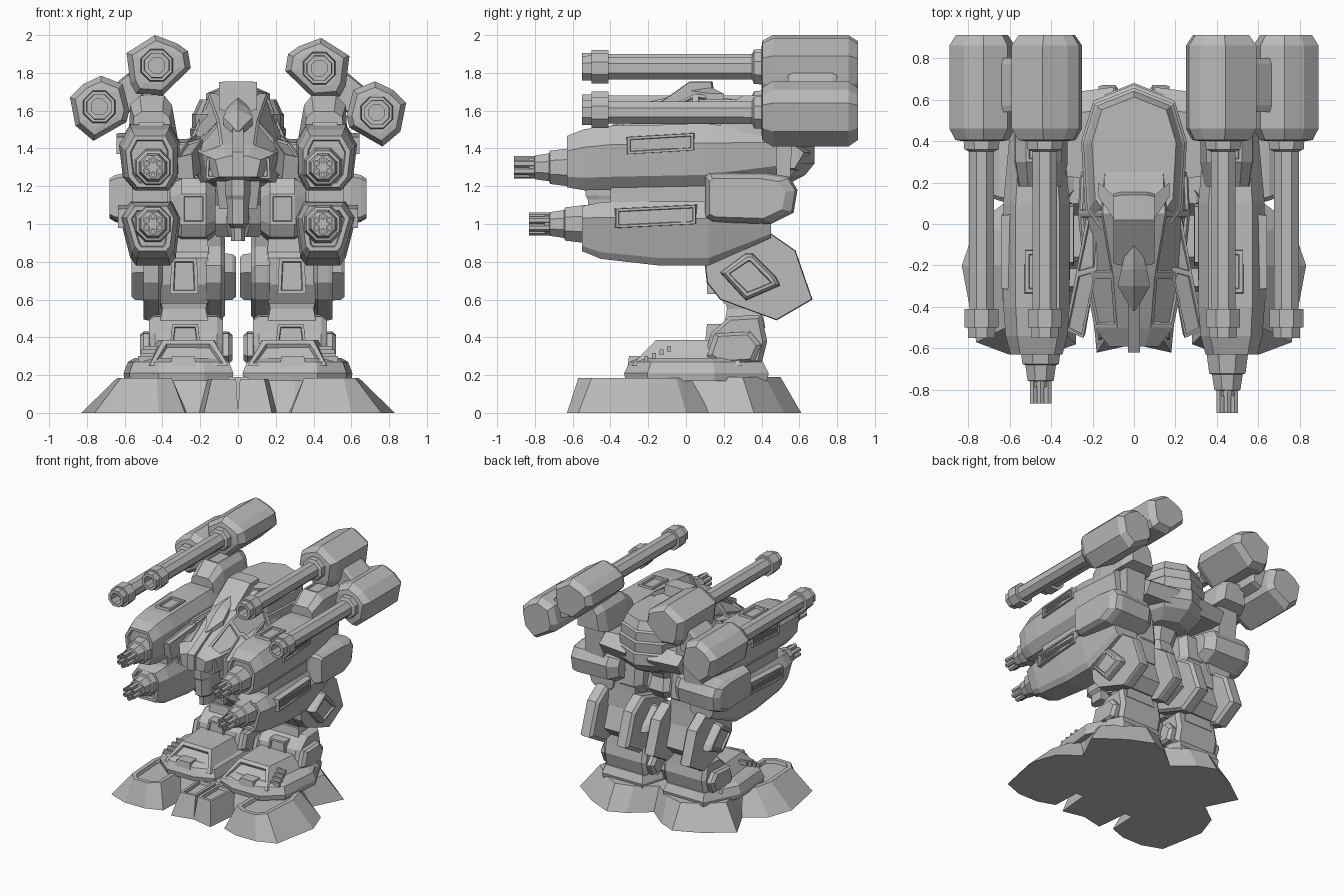
import bpy, bmesh, math
from mathutils import Vector

GREY = bpy.data.materials.new("armour grey")
GREY.diffuse_color = (0.5, 0.5, 0.5, 1)


def solid(name, rings, mirror=False):
    """Skin a list of equal-length point rings into a closed flat-faced solid."""
    bm = bmesh.new()
    vs = [[bm.verts.new(p) for p in r] for r in rings]
    n = len(rings[0])
    for a, b in zip(vs, vs[1:]):
        for i in range(n):
            bm.faces.new((a[i], a[(i + 1) % n], b[(i + 1) % n], b[i]))
    bm.faces.new(vs[0])
    bm.faces.new(vs[-1])
    bmesh.ops.recalc_face_normals(bm, faces=bm.faces)
    me = bpy.data.meshes.new(name)
    bm.to_mesh(me)
    bm.free()
    me.materials.append(GREY)
    ob = bpy.data.objects.new(name, me)
    bpy.context.collection.objects.link(ob)
    if mirror:
        ob.modifiers.new("mirror", 'MIRROR')
    return ob


def prism(name, axis, prof, stations, mirror=False):
    """Profile swept along an axis; station = (pos, scale) or (pos, su, sv, du, dv)."""
    cu = (min(p[0] for p in prof) + max(p[0] for p in prof)) / 2
    cv = (min(p[1] for p in prof) + max(p[1] for p in prof)) / 2
    put = {'X': lambda t, u, v: (t, u, v), 'Y': lambda t, u, v: (u, t, v),
           'Z': lambda t, u, v: (u, v, t)}[axis]
    rings = []
    for st in stations:
        if len(st) == 2:
            st = (st[0], st[1], st[1])
        t, su, sv, du, dv = tuple(st) + (0, 0)[len(st) - 3:]
        rings.append([put(t, cu + (u - cu) * su + du, cv + (v - cv) * sv + dv) for u, v in prof])
    return solid(name, rings, mirror)


def ngon(n, cx, cz, r=1.0):
    return [(cx + r * math.cos(2 * math.pi * (i + .5) / n),
             cz + r * math.sin(2 * math.pi * (i + .5) / n)) for i in range(n)]


def box(name, x0, x1, y0, y1, z0, z1, mirror=False, taper=1.0):
    return prism(name, 'Z', [(x0, y0), (x1, y0), (x1, y1), (x0, y1)], [(z0, 1), (z1, taper)], mirror)


def inset(ob, direction, width, depth, limit=0.9):
    """Sunken panel on every larger face looking in a direction."""
    bm = bmesh.new()
    bm.from_mesh(ob.data)
    d = Vector(direction).normalized()
    fs = [f for f in bm.faces if f.normal.dot(d) > limit and f.calc_area() > .003]
    bmesh.ops.inset_individual(bm, faces=fs, thickness=width, depth=0)
    bmesh.ops.inset_individual(bm, faces=fs, thickness=width * .25, depth=-depth)
    bm.to_mesh(ob.data)
    bm.free()
    return ob


def layers(name, base, top, z0, z1, mirror=True):
    return solid(name, [[(x, y, z0) for x, y in base], [(x, y, z1) for x, y in top]], mirror)


# ---- feet: sole, toes, stepped instep with slats
layers("foot_sole",
       [(0, -.35), (.3, -.35), (.6, -.25), (.59, .1), (.72, .36), (.5, .52), (.3, .61), (.16, .55), (0, .42)],
       [(0, -.27), (.3, -.27), (.5, -.22), (.54, .08), (.58, .3), (.44, .42), (.3, .5), (.15, .46), (0, .35)], 0, .19)
toe = layers("outer_toe", [(.28, -.58), (.42, -.63), (.6, -.63), (.76, -.57), (.83, -.2), (.76, .0), (.6, .12), (.27, -.3)],
             [(.35, -.51), (.43, -.57), (.56, -.57), (.62, -.5), (.64, -.2), (.6, -.05), (.52, .04), (.35, -.28)], 0, .185)
inset(toe, (0, 0, 1), .035, .025)
toe = layers("inner_toe", [(0, -.58), (.18, -.62), (.21, -.3), (0, -.3)],
             [(.01, -.54), (.14, -.56), (.16, -.28), (.01, -.28)], 0, .18)
inset(toe, (0, 0, 1), .03, .025)
cuff = [(.03, -.26), (.18, -.32), (.42, -.32), (.57, -.2), (.6, .15), (.46, .43), (.1, .43), (.03, .2)]
prism("foot_cuff", 'Z', cuff, [(.17, 1), (.21, 1.02), (.27, .94), (.29, .82)], True)
step = layers("instep", [(.05, -.29), (.47, -.29), (.54, .3), (.05, .3)],
              [(.13, -.16), (.4, -.16), (.43, .2), (.12, .2)], .25, .385)
inset(step, (0, -.7, .7), .035, .02, .8)
for i in range(4):
    solid("instep_slat", [[(x, -.22 + .04 * i + dy, .27 + .018 * i + dz)
                           for dy, dz in ((0, 0), (.02, 0), (.02, .03), (0, .03))]
                          for x in (.42, .53 - .01 * i)], True)
box("instep_front_block", .22, .36, -.31, -.2, .24, .3, True, .85)

# ---- ankles
ankle = [(.1, .3), (.13, .42), (.23, .51), (.4, .52), (.43, .38), (.4, .26), (.15, .24)]
prism("ankle", 'X', ankle, [(.08, .85), (.11, 1), (.44, 1), (.47, .85)], True)
cap = [(.11, .3), (.15, .42), (.34, .43), (.4, .36), (.36, .27), (.17, .26)]
for a, b in ((.03, .1), (.45, .52)):
    prism("ankle_cap", 'X', cap, [(a, .8), (a + .02, 1), (b - .02, 1), (b, .8)], True)
inset(box("ankle_front_plate", .2, .36, .1, .25, .36, .47, True, .85), (0, -1, 0), .02, .012)
prism("shin_neck", 'Z', [(.15, .2), (.42, .2), (.42, .42), (.15, .42)], [(.45, 1), (.55, .85), (.65, 1)], True)

# ---- legs: forked knee plates around a core, square side caps, thigh
knee = [(.1, .78), (.11, .69), (.18, .6), (.48, .49), (.67, .6), (.58, .86), (.45, .95), (.2, .88)]
for a, b in ((.07, .17), (.4, .5)):
    prism("knee_fork", 'X', knee, [(a, .9), (a + .02, 1), (b - .02, 1), (b, .98)], True)
core = [(.13, .82), (.14, .68), (.2, .58), (.42, .54), (.5, .62), (.42, .86), (.3, .98)]
prism("knee_core", 'X', core, [(.16, 1), (.41, 1)], True)
inset(box("knee_front_plate", .21, .36, .11, .25, .63, .82, True, .9), (0, -1, 0), .025, .015)
side = [(.2, .74), (.32, .61), (.48, .68), (.46, .72), (.35, .83), (.32, .83)]
inset(prism("knee_outer_cap", 'X', side, [(.48, 1.15), (.545, 1.1), (.565, .95)], True), (1, 0, 0), .02, .015)
inset(prism("knee_inner_cap", 'X', side, [(.01, .95), (.03, 1.1), (.1, 1.15)], True), (-1, 0, 0), .02, .015)
prism("thigh", 'Z', [(.15, .16), (.4, .16), (.42, .45), (.15, .45)], [(.8, 1), (.95, .9), (1.12, .85)], True)
hip = [(.04, 1.0), (.08, .93), (.36, .9), (.44, 1.0), (.42, 1.2), (.34, 1.25), (.1, 1.24), (.04, 1.16)]
inset(prism("hip", 'X', hip, [(.12, .75), (.17, 1), (.3, 1), (.36, .8)], True), (0, -1, 0), .02, .015)
prism("waist", 'Z', ngon(8, 0, .24, .17), [(.93, .7), (1.0, 1), (1.1, .8), (1.26, 1.2)])

# ---- torso: banded rear hull, sloping nose, crest, canopy and keel
half = [(.2, .6), (.26, .4), (.24, .05), (.12, -.12)]
outline = [(0, .68)] + half + [(-x, y) for x, y in reversed(half)]
prism("rear_hull", 'Z', outline, [(1.2, .6), (1.26, .88), (1.32, 1), (1.41, 1), (1.42, .96), (1.5, .98),
                                  (1.51, .94), (1.58, .94), (1.59, .9), (1.66, .78, .78, 0, .02)])


def nose_ring(y, top, topx, mid, midx, low, lowx):
    h = [(topx, top), (midx, mid), (lowx, low)]
    return [(x, y, z) for x, z in h] + [(-x, y, z) for x, z in reversed(h)]


nose = solid("nose_hull", [nose_ring(.25, 1.66, .14, 1.42, .26, 1.24, .19),
                           nose_ring(.05, 1.69, .15, 1.42, .27, 1.22, .2),
                           nose_ring(-.25, 1.55, .1, 1.4, .24, 1.22, .18),
                           nose_ring(-.5, 1.42, .08, 1.37, .19, 1.23, .16),
                           nose_ring(-.59, 1.36, .05, 1.34, .12, 1.25, .1)])
inset(nose, (.8, 0, .6), .025, .012, .8)
inset(nose, (-.8, 0, .6), .025, .012, .8)
# raised crest: centre block with a swept collar
prism("crest", 'X', [(-.2, 1.6), (.02, 1.755), (.14, 1.755), (.16, 1.64)], [(-.1, .95), (-.06, 1), (.06, 1), (.1, .95)])
solid("crest_collar", [[(.08, -.02, 1.63), (.08, .12, 1.63), (.08, .12, 1.73), (.08, .0, 1.71)],
                       [(.17, .13, 1.6), (.17, .2, 1.6), (.17, .2, 1.69), (.17, .13, 1.69)]], True)
prism("canopy", 'Y', ngon(6, 0, 1.55, .09), [(-.42, .1, .1, 0, -.06), (-.3, 1, .8, 0, -.02),
                                             (-.22, .8, .8, 0, .02), (-.02, .15, .2, 0, .12)])
prism("nose_spine", 'X', [(-.62, 1.25), (-.62, 1.38), (-.4, 1.5), (-.2, 1.62), (-.2, 1.25)],
      [(-.03, 1), (.03, 1)])
prism("keel", 'Z', [(-.03, -.52), (.03, -.52), (.06, -.46), (.06, -.3), (-.06, -.3), (-.06, -.46)],
      [(.91, .6), (.98, .65), (1.0, .95), (1.13, 1), (1.15, 1.1), (1.26, 1.1)])
box("keel_bracket", -.1, .1, -.32, .15, 1.08, 1.26, taper=1.2)
inset(box("chin_plate", .07, .17, -.56, -.3, 1.24, 1.35, True, .9), (0, -1, 0), .018, .015)
# forward side wings flanking the nose
wing = solid("nose_wing", [[(.16, .05, 1.5), (.23, .03, 1.47), (.23, .03, 1.38), (.16, .05, 1.38)],
                           [(.18, -.22, 1.46), (.28, -.24, 1.43), (.28, -.24, 1.3), (.18, -.22, 1.3)],
                           [(.245, -.55, 1.37), (.335, -.51, 1.35), (.32, -.5, 1.24), (.235, -.53, 1.24)]], True)
inset(wing, (0, -.2, 1), .018, .012, .8)

# ---- shoulders and weapon mounts
pad = [(.1, 1.03), (.1, 1.25), (.12, 1.27), (.43, 1.27), (.55, 1.25), (.59, 1.18), (.57, 1.06), (.45, 1.0), (.14, 1.01)]
prism("shoulder", 'X', pad, [(.26, .7), (.33, .95), (.6, 1), (.65, .95, .92), (.68, .82, .78, -.02)], True)
mount = [(.32, 1.46), (.35, 1.63), (.39, 1.68), (.52, 1.68), (.57, 1.63), (.58, 1.46)]
inset(prism("pod_mount", 'Y', mount, [(.18, .85, .6, 0, -.04), (.3, 1), (.56, 1), (.64, .75)], True),
      (0, 0, 1), .02, .012)
box("mount_post", .37, .53, .36, .55, 1.2, 1.5, True, 1.15)
prism("torso_strut", 'X', [(.2, 1.3), (.2, 1.44), (.55, 1.46), (.66, 1.38), (.6, 1.28)],
      [(.1, 1), (.36, .85)], True)
prism("pod_link", 'Y', [(.5, 1.62), (.5, 1.76), (.58, 1.8), (.7, 1.7), (.66, 1.56)],
      [(.54, .9), (.57, 1), (.77, 1), (.8, .9)], True)

# ---- arms: two armoured gun bodies per side
upper = [(.36, 1.52), (.57, 1.52), (.63, 1.42), (.61, 1.25), (.55, 1.18), (.36, 1.18), (.31, 1.27), (.31, 1.43)]
lower = [(.35, 1.12), (.57, 1.12), (.625, 1.03), (.57, .82), (.54, .78), (.36, .78), (.33, .82), (.305, 1.03)]
arm = prism("upper_arm", 'Y', upper, [(-.63, .78, .8, 0, -.02), (-.54, .93, .95, 0, -.01), (-.4, 1, 1),
                                      (.1, 1, 1, 0, .01), (.48, .78, .72, 0, .03)], True)
inset(arm, (0, -1, 0), .025, .02)
arm = prism("lower_arm", 'Y', lower, [(-.55, .78, .7, 0, .025), (-.45, .93, .88, 0, .015), (-.14, 1, 1),
                                      (.12, 1, 1), (.45, .8, .55, 0, .07)], True)
inset(arm, (0, -1, 0), .025, .02)
box("arm_link", .37, .56, -.4, .35, 1.08, 1.22, True)
# framed vents on the arm sides, panels on top
for name, y0, y1, z0, z1, x in (("upper_vent", -.31, .04, 1.37, 1.47, .642), ("lower_vent", -.37, .05, .98, 1.09, .635)):
    rect = [(y0, z0), (y1, z0 + .02), (y1, z1 + .01), (y0, z1 - .01)]
    inset(prism(name, 'X', rect, [(x - .06, 1.05), (x, 1)], True), (1, 0, 0), .018, .01)
    for i in range(4):
        z = z0 + .03 + i * .014
        box(name + "_slat", x - .02, x - .004, y0 + .03, y1 - .03, z, z + .006, True)
inset(box("arm_top_panel", .39, .53, -.34, -.12, 1.5, 1.54, True, .92), (0, 0, 1), .025, .02)
box("arm_inner_rib", .29, .33, -.2, .1, 1.3, 1.42, True, .9)


# ---- guns and rear cannon pods, slightly different on each side
def rotary_gun(x, y, z):
    prism("gun_housing", 'Y', ngon(8, x, z), [(y + .3, .11), (y + .19, .095), (y + .185, .08), (y + .11, .068),
                                              (y + .105, .05), (y + .08, .05)])
    for bx, bz in ngon(6, x, z, .04):
        prism("gun_barrel", 'Y', ngon(6, bx, bz), [(y + .2, .02), (y, .02), (y, .01), (y + .03, .01)])


def cannon(x, z, prof, s, dz):
    prism("cannon_pod", 'Y', [(s * u, v + dz) for u, v in prof],
          [(.40, .62), (.405, .82), (.46, 1), (.86, 1), (.91, .8)])
    prism("cannon_barrel", 'Y', ngon(8, s * x, z + dz),
          [(.42, .095), (.36, .09), (.35, .065), (-.41, .064), (-.41, .088), (-.5, .088), (-.5, .072),
           (-.55, .07), (-.55, .045), (-.46, .045)])


inner_pod = [(.44, 1.985), (.32, 1.94), (.265, 1.9), (.25, 1.81), (.40, 1.665), (.54, 1.675), (.57, 1.73), (.59, 1.89)]
outer_pod = [(.725, 1.755), (.82, 1.71), (.89, 1.64), (.86, 1.49), (.765, 1.41), (.59, 1.51), (.575, 1.57), (.61, 1.71)]
for s in (1, -1):
    tip = -.91 if s > 0 else -.865
    rotary_gun(s * .45, tip, 1.3)
    rotary_gun(s * .45, tip + .08, 1.0)
    cannon(.43, 1.825, inner_pod, s, 0 if s > 0 else .015)
    cannon(.735, 1.59, outer_pod, s, 0 if s > 0 else .03)
